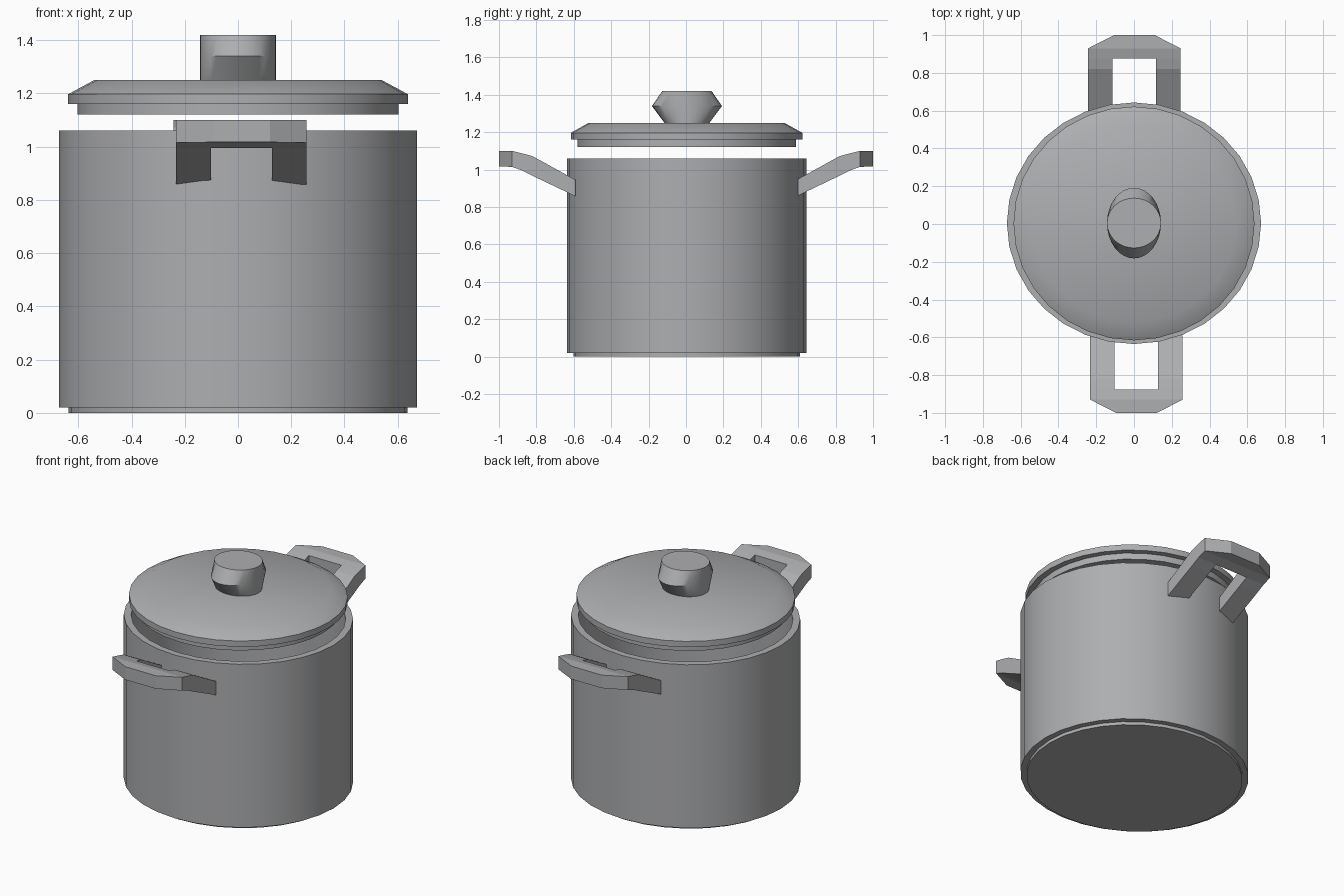
import bpy
import bmesh
from math import cos, sin, pi, radians

cube = bpy.data.objects.get("Cube")
if cube:
    bpy.data.objects.remove(cube)

steel = bpy.data.materials.new("brushed_grey")
steel.use_nodes = True
GREY = (0.42, 0.425, 0.435, 1)
steel.diffuse_color = GREY
steel.node_tree.nodes["Principled BSDF"].inputs["Base Color"].default_value = GREY


def finish(name, bm, angle=None):
    bmesh.ops.recalc_face_normals(bm, faces=bm.faces)
    mesh = bpy.data.meshes.new(name)
    bm.to_mesh(mesh)
    bm.free()
    mesh.materials.append(steel)
    obj = bpy.data.objects.new(name, mesh)
    bpy.context.collection.objects.link(obj)
    if angle:
        bpy.ops.object.select_all(action='DESELECT')
        obj.select_set(True)
        bpy.context.view_layer.objects.active = obj
        bpy.ops.object.shade_smooth_by_angle(angle=radians(angle))
    return obj


def lathe(name, rings, y=0.0, segments=32):
    """Stack oval rings (x radius, y radius, z) and cap both ends."""
    bm = bmesh.new()
    loops = []
    for rx, ry, z in rings:
        loops.append([bm.verts.new((rx * cos(2 * pi * i / segments),
                                    y + ry * sin(2 * pi * i / segments), z))
                      for i in range(segments)])
    for a, b in zip(loops, loops[1:]):
        for i in range(segments):
            j = (i + 1) % segments
            bm.faces.new((a[i], a[j], b[j], b[i]))
    bm.faces.new(loops[0])
    bm.faces.new(loops[-1])
    return finish(name, bm, 35)


def oval(profile, squash=0.95):
    return [(r, r * squash, z) for r, z in profile]


# Hollow pot with a stepped base
lathe("pot_body", oval([(0.637, 0), (0.637, 0.02), (0.673, 0.02), (0.673, 1.06),
                        (0.63, 1.06), (0.63, 0.05)]), y=0.004)

# Raised lid with a plug rim and a bevelled top
lathe("lid", oval([(0.602, 1.12), (0.602, 1.16), (0.638, 1.16), (0.638, 1.197),
                   (0.54, 1.25)], 0.97), y=0.003)

# Knob pinched to a ridge on the front and back
lathe("lid_knob", [(0.143, 0.12, 1.25), (0.143, 0.187, 1.34), (0.143, 0.132, 1.42)], y=0.005)


# Handle stations: outward distance, half width, top height, bottom height
STATIONS = [(0.59, 0.245, 0.945, 0.857), (0.82, 0.245, 1.072, 0.967),
            (0.875, 0.245, 1.087, 0.995), (0.93, 0.245, 1.10, 1.015),
            (1.0, 0.107, 1.10, 1.017)]
HOLE = 0.115


def handle(name, side, x):
    """Bent loop with two legs, an open middle and chamfered outer corners."""
    bm = bmesh.new()
    rows = []
    for d, w, top, bottom in STATIONS:
        inner = min(HOLE, w * 0.9)
        rows.append([[bm.verts.new((x + px, side * d, z)) for z in (top, bottom)]
                     for px in (-w, -inner, inner, w)])
    for k, (a, b) in enumerate(zip(rows, rows[1:])):
        for s in range(3):
            if s == 1 and k < 2:
                continue
            for v in (0, 1):
                bm.faces.new((a[s][v], a[s + 1][v], b[s + 1][v], b[s][v]))
        # Outer sides, plus inner sides beside the opening
        for s in ((0, 1, 2, 3) if k < 2 else (0, 3)):
            bm.faces.new((a[s][0], a[s][1], b[s][1], b[s][0]))
    # Leg ends, crossbar inside and outer end
    for row, spans in ((rows[0], (0, 2)), (rows[2], (1,)), (rows[-1], (0, 1, 2))):
        for s in spans:
            bm.faces.new((row[s][0], row[s][1], row[s + 1][1], row[s + 1][0]))
    return finish(name, bm)


handle("front_handle", -1, 0.013)
handle("back_handle", 1, 0.002)
